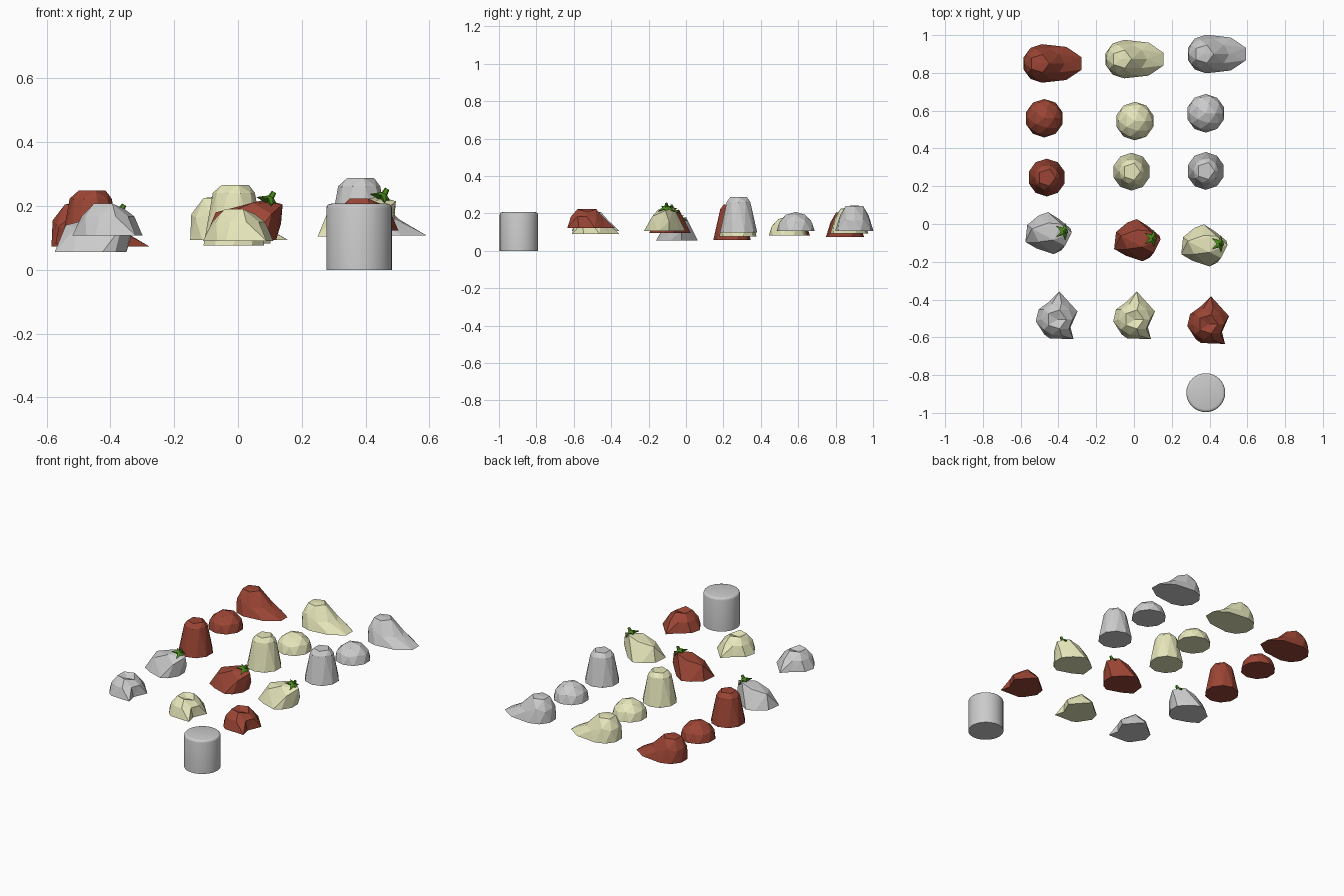
import bpy, bmesh, math
from mathutils import Vector, Matrix

if "Cube" in bpy.data.objects:
    bpy.data.objects.remove(bpy.data.objects["Cube"])


def material(name, rgb):
    m = bpy.data.materials.new(name)
    m.diffuse_color = (*rgb, 1)
    m.use_nodes = True
    m.node_tree.nodes["Principled BSDF"].inputs["Base Color"].default_value = m.diffuse_color
    return m


MATS = {"grey": None,
        "red": material("red", (0.33, 0.06, 0.035)),
        "cream": material("cream", (0.80, 0.80, 0.50)),
        "green": material("green", (0.07, 0.25, 0.01))}


def finish(bm, name, loc, colour):
    bmesh.ops.recalc_face_normals(bm, faces=bm.faces)
    me = bpy.data.meshes.new(name)
    bm.to_mesh(me)
    bm.free()
    ob = bpy.data.objects.new(name, me)
    ob.location = loc
    if MATS[colour]:
        me.materials.append(MATS[colour])
    bpy.context.collection.objects.link(ob)
    return ob


def half_ball(shape, rim=None):
    """Low-poly hemisphere with a flat base, reshaped by shape(unit_point)."""
    bm = bmesh.new()
    bmesh.ops.create_icosphere(bm, subdivisions=2, radius=1)
    low = [v for v in bm.verts if v.co.z < -0.01]
    bmesh.ops.delete(bm, geom=low, context='VERTS')
    base = sorted((v for v in bm.verts if abs(v.co.z) < 0.01),
                  key=lambda v: math.atan2(v.co.y, v.co.x))
    bm.faces.new(base)
    for v in bm.verts:
        v.co = shape(v.co.copy())
    for v, p in zip(base, rim or []):
        v.co = (*p, 0)
    return bm


def dome():
    return half_ball(lambda p: p * 0.102)


# tapered block with a small flat five-sided top
def taper_shape(p):
    r, z = (0.1, 0) if p.z < 0.1 else (0.066, 0.165) if p.z < 0.7 else (0.047, 0.19)
    d = Vector((p.x, p.y, 0))
    if p.z > 0.95:
        return Vector((0, 0, z))
    return d.normalized() * r + Vector((0, 0, z))


def taper():
    return half_ball(taper_shape)


# rounded head whose rim is drawn out into a low tail
def slope_shape(p):
    if p.z < 0.1:
        s = (2.2, 1.08) if p.x > 0.05 else (1.03, 1.02)
        return Vector((p.x * s[0] * 0.1 - 0.052, p.y * s[1] * 0.1, 0))
    z = min(p.z, 0.88) * 0.155
    if p.z < 0.7 and p.x > 0.2:
        return Vector((p.x * 0.135 - 0.052, p.y * 0.095, z * 0.75))
    return Vector((p.x * 0.1 - 0.055 - 0.012 * p.z, p.y * 0.095, z))


def slope():
    return half_ball(slope_shape)


# folded stone with a star-like rim
STONE_RIM = [(-.11, -.01), (-.065, -.08), (-.037, -.1), (.09, -.105), (.074, -.042),
             (.111, .042), (.063, .095), (.015, .148), (-.037, .095), (-.095, .053)]


def stone_shape(p):
    q = p * 0.1
    if 0.1 < p.z < 0.7:
        q.x *= 0.95
        q.z = 0.06
    elif p.z > 0.95:
        q = Vector((0.005, 0, 0.082))
    elif p.z > 0.7:
        q.z = 0.1 if p.x < 0.3 else 0.085
    return q


def stone():
    return half_ball(stone_shape, STONE_RIM)


# lopsided fruit-like body, taller towards +x
BODY = [(0, .108, 0), (.06, .07, 0), (.105, .02, 0), (.105, -.04, 0), (.07, -.095, 0),
        (.03, -.115, 0), (-.06, -.085, 0), (-.12, -.05, 0), (-.11, .04, 0), (-.05, .09, 0),
        (.125, 0, .11), (.12, .02, .05), (.09, -.07, .08), (.07, .045, .125), (.03, -.04, .115),
        (0, .05, .105), (-.05, -.05, .08), (-.085, .02, .085)]


def body():
    bm = bmesh.new()
    for p in BODY:
        bm.verts.new(p)
    out = bmesh.ops.convex_hull(bm, input=bm.verts[:])
    junk = set(out["geom_interior"]) | set(out["geom_unused"])
    bmesh.ops.delete(bm, geom=[g for g in junk if isinstance(g, bmesh.types.BMVert)],
                     context='VERTS')
    return bm


# pointed leaf cap tilted over the tall end, with a stub stem
def leaf_cap():
    bm = bmesh.new()
    ring = []
    for i in range(10):
        r, z = (0.05, -0.012) if i % 2 == 0 else (0.02, 0.004)
        a = math.tau * i / 10
        ring.append((r * math.cos(a), r * math.sin(a), z))
    top = bm.verts.new((0, 0, 0.018))
    low = bm.verts.new((0, 0, -0.012))
    vs = [bm.verts.new(p) for p in ring]
    for a, b in zip(vs, vs[1:] + vs[:1]):
        bm.faces.new((a, b, top))
        bm.faces.new((b, a, low))
    bmesh.ops.create_cone(bm, segments=5, radius1=0.012, radius2=0.008, depth=0.03,
                          cap_ends=True, matrix=Matrix.Translation((0, 0, 0.015)))
    bmesh.ops.rotate(bm, verts=bm.verts, matrix=Matrix.Rotation(math.radians(30), 3, 'Y'))
    return bm


# every piece: maker, then (colour, x, y, base height)
PIECES = {
    "sloped_piece": (slope, [("red", -.435, .85, .073), ("cream", 0, .873, .093),
                             ("grey", .435, .9, .107)]),
    "dome": (dome, [("red", -.475, .56, .083), ("cream", .005, .545, .083),
                    ("grey", .38, .586, .106)]),
    "tapered_block": (taper, [("red", -.462, .246, .058), ("cream", -.013, .277, .076),
                              ("grey", .38, .281, .097)]),
    "fruit_body": (body, [("grey", -.455, -.045, .055), ("red", .015, -.082, .095),
                          ("cream", .37, -.11, .105)]),
    "folded_stone": (stone, [("grey", -.41, -.505, .107), ("cream", 0, -.505, .09),
                             ("red", .392, -.53, .123)]),
}
for name, (make, spots) in PIECES.items():
    for colour, x, y, z in spots:
        finish(make(), f"{name}_{colour}", (x, y, z), colour)
        if name == "fruit_body":
            finish(leaf_cap(), f"leaf_cap_{colour}", (x + .083, y + .005, z + .123), "green")

# plain drum with a rounded top edge
bm = bmesh.new()
bmesh.ops.create_cone(bm, segments=32, radius1=0.103, radius2=0.103, depth=0.207,
                      cap_ends=True, matrix=Matrix.Translation((0, 0, 0.1035)))
rim = [e for e in bm.edges if all(v.co.z > 0.2 for v in e.verts)]
bmesh.ops.bevel(bm, geom=rim, offset=0.014, segments=3, profile=0.5, affect='EDGES')
drum = finish(bm, "drum", (.38, -.893, 0), "grey")
bpy.context.view_layer.objects.active = drum
drum.select_set(True)
bpy.ops.object.shade_smooth_by_angle(angle=math.radians(40))
